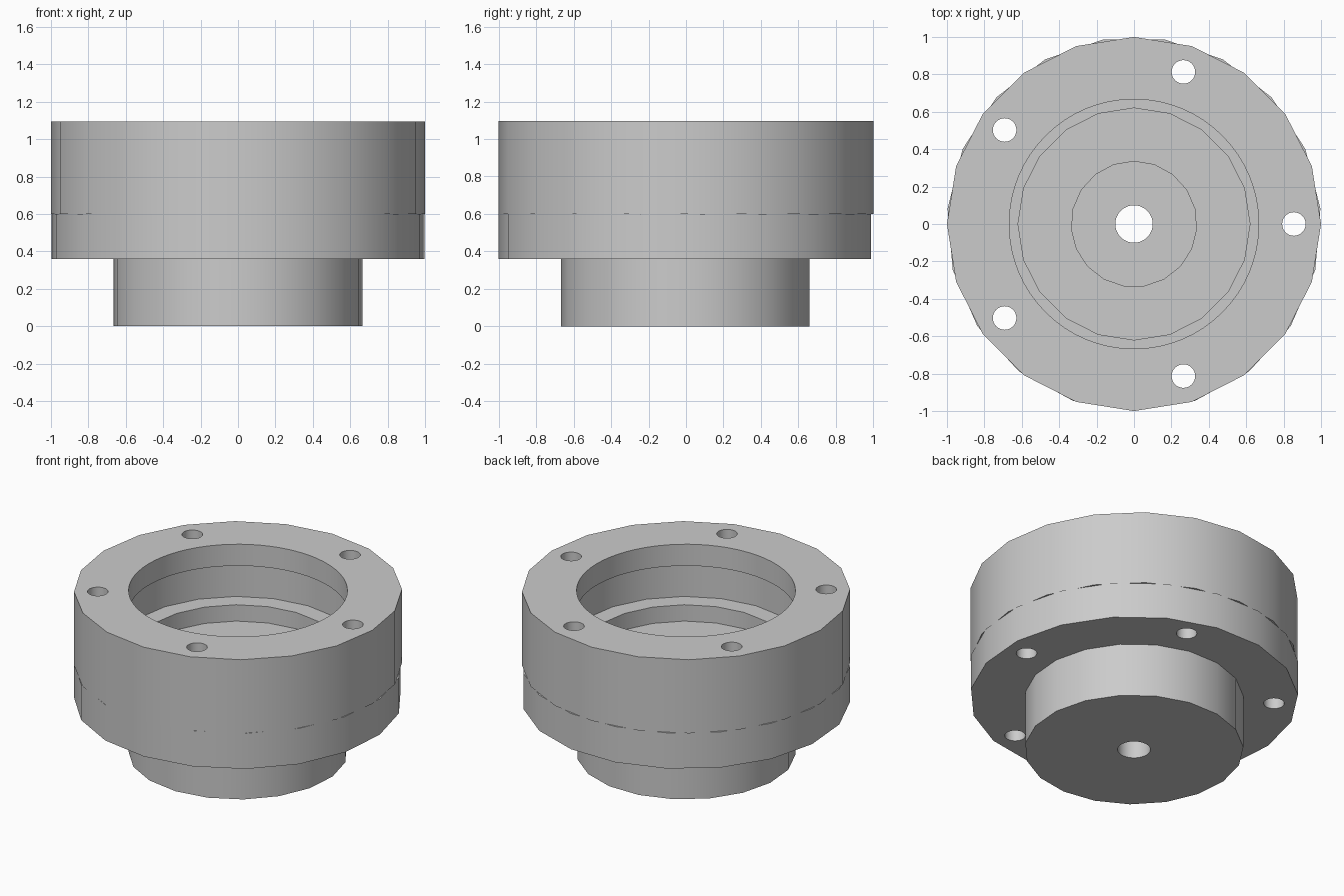
import bpy
from math import cos, sin, pi, radians

cube = bpy.data.objects.get("Cube")
if cube:
    bpy.data.objects.remove(cube, do_unlink=True)

# One plain grey finish
GREY = (0.6, 0.6, 0.6, 1)
grey = bpy.data.materials.new("light_grey")
grey.use_nodes = True
grey.diffuse_color = GREY
grey.node_tree.nodes["Principled BSDF"].inputs["Base Color"].default_value = GREY


def cylinder(name, radius, bottom, top, sides, x=0, y=0, turn=0):
    """Upright cylinder between two heights."""
    bpy.ops.mesh.primitive_cylinder_add(
        vertices=sides, radius=radius, depth=top - bottom,
        location=(x, y, (bottom + top) / 2), rotation=(0, 0, turn))
    obj = bpy.context.object
    obj.name = name
    obj.data.materials.append(grey)
    return obj


def combine(target, tool, operation):
    """Apply a boolean and remove the tool."""
    mod = target.modifiers.new(operation.lower(), 'BOOLEAN')
    mod.operation = operation
    mod.solver = 'EXACT'
    mod.object = tool
    bpy.context.view_layer.objects.active = target
    bpy.ops.object.modifier_apply(modifier=mod.name)
    bpy.data.objects.remove(tool, do_unlink=True)


def cut(target, radius, bottom, top, sides, x=0, y=0):
    combine(target, cylinder("cutter", radius, bottom, top, sides, x, y), 'DIFFERENCE')


# Base: flange with a narrower boss beneath, a pocket and a centre bore
base = cylinder("base_flange", 1.0, 0.36, 0.6, 19, turn=pi)
combine(base, cylinder("boss", 0.667, 0, 0.4, 19, turn=pi), 'UNION')
cut(base, 0.335, 0.24, 0.7, 19)
cut(base, 0.1, -0.1, 0.4, 48)

# Housing ring: round mouth, wider internal groove, inner lip below
ring = cylinder("housing_ring", 1.0, 0.6, 1.095, 20)
cut(ring, 0.62, 0.5, 0.8, 20)
cut(ring, 0.74, 0.71, 0.95, 20)
cut(ring, 0.667, 0.9, 1.2, 64)

# Five bolt holes through both parts
for part in (base, ring):
    for i in range(5):
        a = 2 * pi * i / 5
        cut(part, 0.063, 0.2, 1.3, 32, 0.855 * cos(a), 0.855 * sin(a))

# Smooth walls with crisp rims
for part in (base, ring):
    bpy.ops.object.select_all(action='DESELECT')
    part.select_set(True)
    bpy.context.view_layer.objects.active = part
    bpy.ops.object.shade_smooth_by_angle(angle=radians(30))
